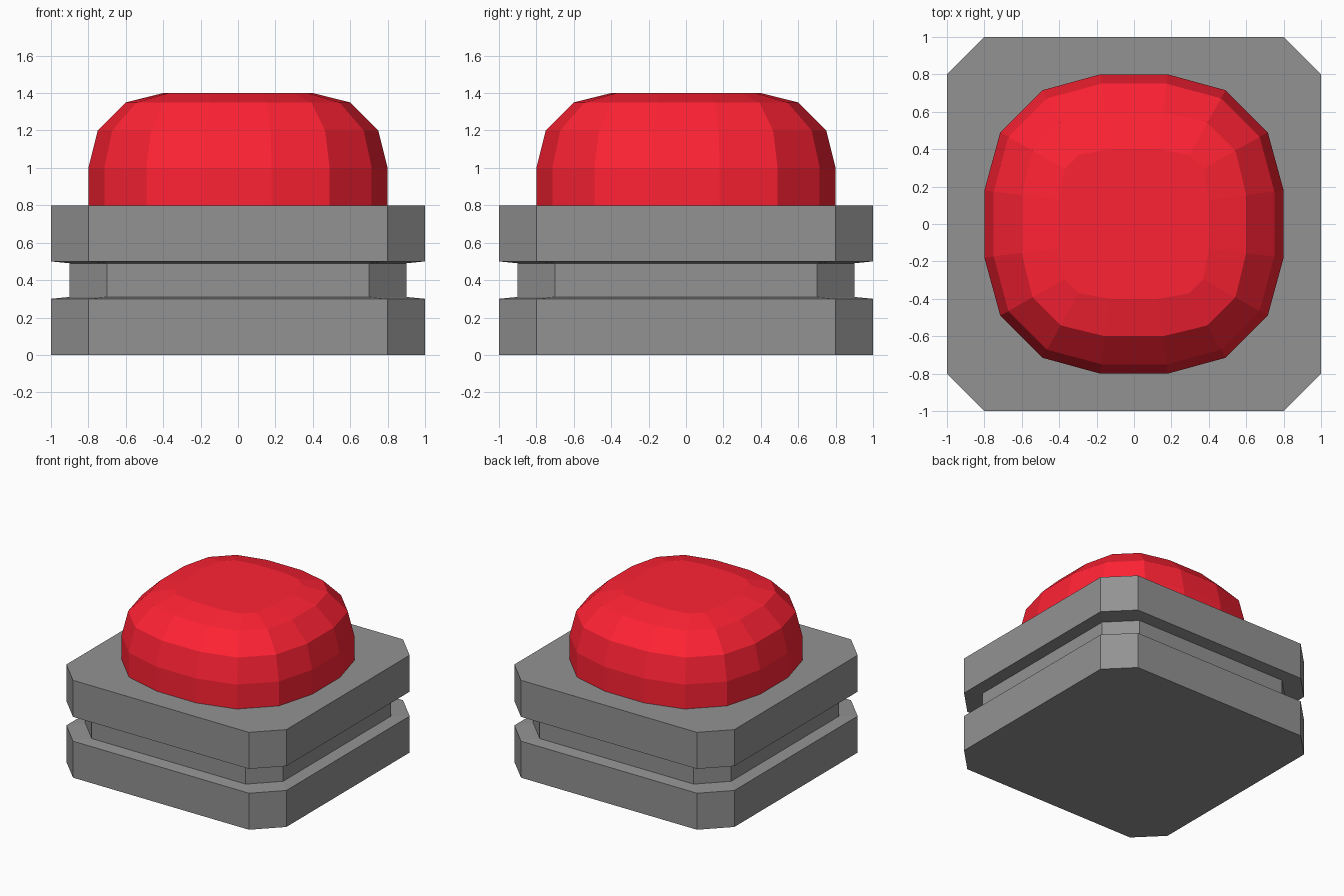
import bpy
import bmesh

if "Cube" in bpy.data.objects:
    bpy.data.objects.remove(bpy.data.objects["Cube"])


def loft(name, rings, color):
    """Skin a stack of (outline, z) rings and cap both ends with flat faces."""
    bm = bmesh.new()
    loops = [[bm.verts.new((x, y, z)) for x, y in outline] for outline, z in rings]
    n = len(loops[0])
    for low, high in zip(loops, loops[1:]):
        for i in range(n):
            j = (i + 1) % n
            bm.faces.new((low[i], low[j], high[j], high[i]))
    bm.faces.new(loops[0][::-1])
    bm.faces.new(loops[-1])
    bmesh.ops.recalc_face_normals(bm, faces=bm.faces)
    mesh = bpy.data.meshes.new(name)
    bm.to_mesh(mesh)
    bm.free()
    obj = bpy.data.objects.new(name, mesh)
    bpy.context.collection.objects.link(obj)
    mat = bpy.data.materials.new(name + "_color")
    mat.diffuse_color = (*color, 1)
    mat.use_nodes = True
    mat.node_tree.nodes["Principled BSDF"].inputs["Base Color"].default_value = mat.diffuse_color
    mesh.materials.append(mat)
    return obj


def four_way(corner):
    """Repeat one corner's points around z in quarter turns."""
    pts, outline = list(corner), []
    for _ in range(4):
        outline += pts
        pts = [(-y, x) for x, y in pts]
    return outline


def chamfered_square(half):
    return four_way([(half, half - 0.2), (half - 0.2, half)])


def rounded_square(r):
    # small rings are squarer than large ones
    t = (r - 0.4) / 0.4
    a = 0.13 + 0.05 * t
    b = 0.295 + 0.195 * t
    c = 0.37 + 0.345 * t
    return four_way([(r, a), (c, b), (b, c), (a, r)])


# Base: chamfered dark grey block with a groove round the middle
base_profile = [(1, 0), (1, 0.3), (0.9, 0.31), (0.9, 0.49), (1, 0.5), (1, 0.8)]
loft("base", [(chamfered_square(h), z) for h, z in base_profile], (0.29, 0.29, 0.29))

# Push button: red domed rounded square
dome_profile = [(0.8, 0.8), (0.8, 1.0), (0.75, 1.2), (0.6, 1.35), (0.4, 1.4)]
loft("push_button", [(rounded_square(r), z) for r, z in dome_profile], (1.0, 0.016, 0.034))
